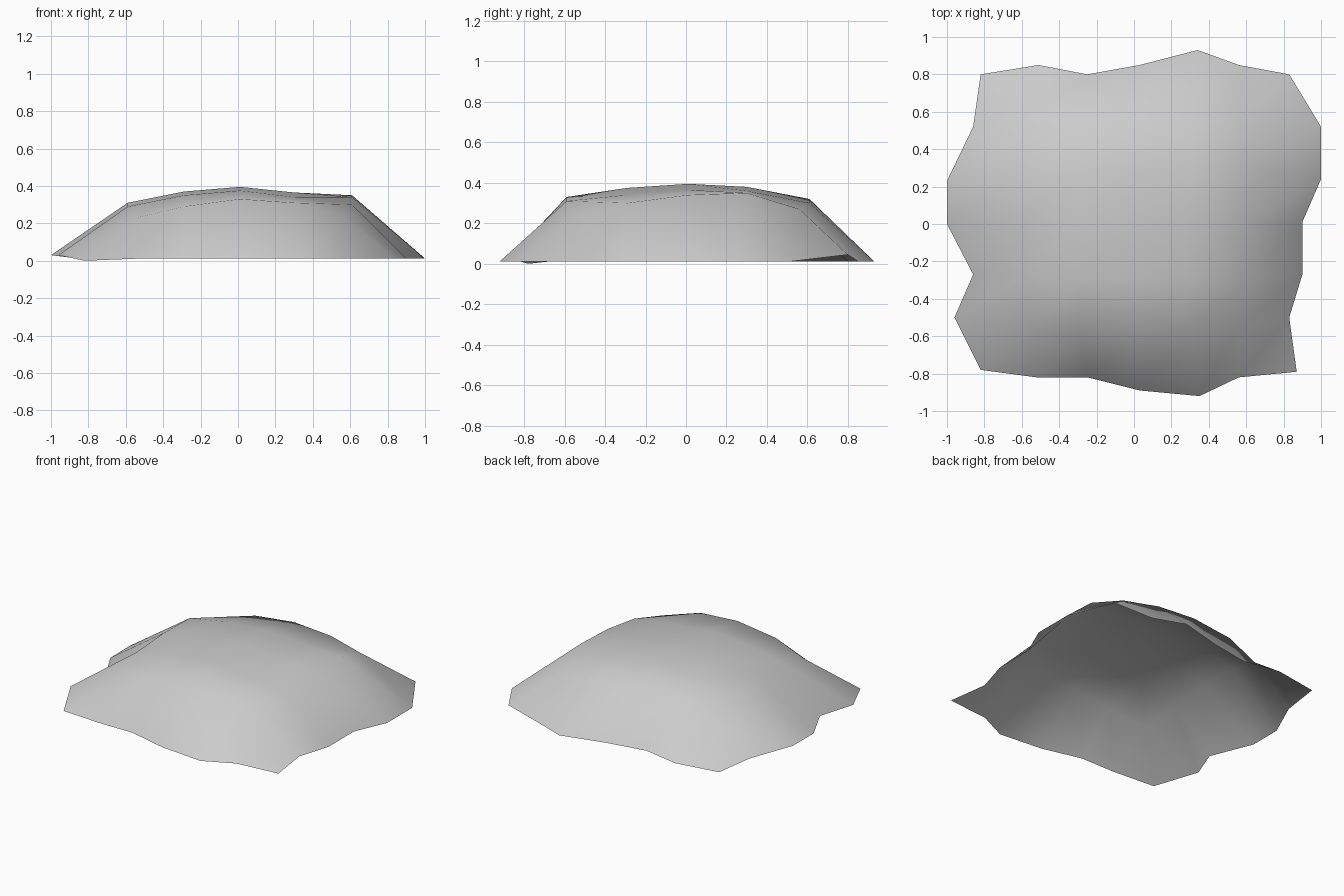
import bpy
import bmesh

cube = bpy.data.objects.get("Cube")
if cube:
    bpy.data.objects.remove(cube)

# Stone colour
stone = bpy.data.materials.new("stone_grey")
stone.use_nodes = True
grey = (0.6, 0.6, 0.6, 1)
stone.diffuse_color = grey
stone.node_tree.nodes["Principled BSDF"].inputs["Base Color"].default_value = grey

# Ragged foot of the mound, one list per side, corners shared
front = [(-.82, -.78), (-.52, -.82), (-.25, -.82), (.03, -.89), (.35, -.92), (.56, -.82), (.87, -.79)]
back = [(-.82, .80), (-.51, .85), (-.25, .80), (.03, .85), (.34, .93), (.56, .85), (.83, .80)]
left = [(.83, -.50), (.90, -.27), (.90, .01), (1, .24), (1, .52)]
right = [(-.96, -.50), (-.86, -.27), (-1, 0), (-1, .23), (-.86, .52)]

# Height of the crown, rows run front to back
spread = [-.59, -.29, .01, .30, .61]
crown = [
    [.23, .29, .33, .31, .24],
    [.29, .35, .375, .34, .30],
    [.31, .37, .395, .365, .34],
    [.305, .36, .38, .36, .35],
    [.22, .285, .32, .30, .27],
]


def foot_height(x, y):
    """Most of the foot is level, with a few lifted or dipped spots."""
    if x > .8 and y > .7:
        return .045
    if x < -.8 and y < -.7:
        return 0
    return .03 if x < -.95 else .012


def crown_point(row, col):
    """Corners of the crown are pulled in towards the middle."""
    pull = .92 if row in (0, 4) and col in (0, 4) else 1
    return (spread[col] * pull, spread[row] * pull, crown[row][col])


def foot(point):
    return (*point, foot_height(*point))


# Grid of points: foot, crown rows, foot
rows = [[foot(p) for p in front]]
for r in range(5):
    rows.append([foot(right[r])] + [crown_point(r, c) for c in range(5)] + [foot(left[r])])
rows.append([foot(p) for p in back])

# Skin the grid into one smooth open shell
bm = bmesh.new()
grid = [[bm.verts.new(p) for p in row] for row in rows]
for near, far in zip(grid, grid[1:]):
    for i in range(len(near) - 1):
        face = bm.faces.new((near[i], near[i + 1], far[i + 1], far[i]))
        face.smooth = True

mesh = bpy.data.meshes.new("mound")
bm.to_mesh(mesh)
bm.free()
mesh.materials.append(stone)
mound = bpy.data.objects.new("mound", mesh)
bpy.context.collection.objects.link(mound)
